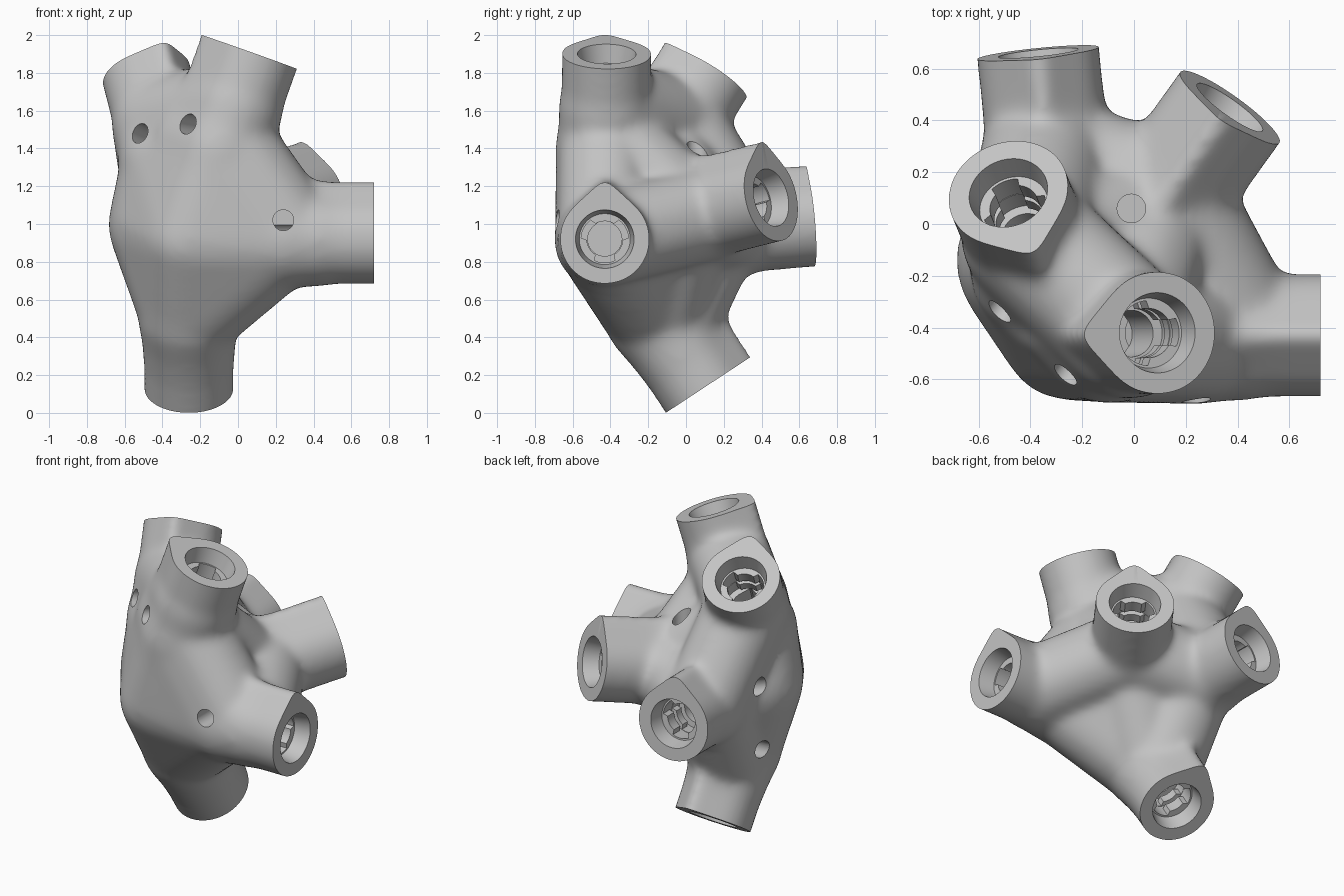
import bpy, bmesh, math
from mathutils import Vector, Matrix

cube = bpy.data.objects.get("Cube")
if cube:
    bpy.data.objects.remove(cube, do_unlink=True)

HUB = Vector((-0.26, -0.43, 0.92))      # where all arm axes meet
SEG = 64

# Centre of each socket's end face
ENDS = {name: Vector(p) for name, p in (
    ("left", (0.72, -0.43, 0.92)),
    ("top", (0.09, -0.42, 1.90)),
    ("upper_rear", (-0.485, 0.12, 1.79)),
    ("rear_left", (0.37, 0.45, 1.14)),
    ("rear_right", (-0.37, 0.66, 1.01)),
    ("bottom", (-0.26, 0.09, 0.13)),
)}

# Webs between neighbouring arms and how far out they reach
WEBS = [
    ("left", "top", 0.56), ("left", "rear_left", 0.67), ("left", "bottom", 0.43),
    ("top", "upper_rear", 0.74), ("top", "rear_left", 0.58),
    ("upper_rear", "rear_left", 0.58), ("upper_rear", "rear_right", 0.73),
    ("rear_left", "rear_right", 0.67), ("rear_left", "bottom", 0.52),
    ("rear_right", "bottom", 0.59),
]

# Screw holes: point on the surface, outward direction, depth
HOLES = [
    ((0.24, -0.66, 1.02), (0, -1, 0), 0.28),
    ((-0.27, -0.59, 1.53), (-0.55, -0.8, 0.1), 0.30),
    ((-0.52, -0.34, 1.48), (-0.55, -0.8, 0.25), 0.30),
    ((-0.62, 0.10, 1.11), (-1, 0.1, 0.4), 0.32),
    ((-0.52, -0.03, 0.62), (-0.83, 0.46, 0.3), 0.30),
    ((-0.01, 0.06, 1.35), (0, 0, 1), 0.40),
]


def along(name, distance):
    return HUB + (ENDS[name] - HUB).normalized() * distance


def round_section(r):
    return lambda t: r


def teardrop(r, half=0.74):
    """Circle with a pointed crest at angle zero."""
    return lambda t: r / math.cos(half - abs(t)) if abs(t) < half else r


def slotted(r_in, r_out):
    """Circle with three wide keyways."""
    return lambda t: r_out if math.cos(3 * t) < -0.1 else r_in


def frame(origin, axis):
    """Matrix with z along the axis and y as far uphill as possible."""
    w = Vector(axis).normalized()
    up = Vector((0, 0, 1)) if abs(w.z) < 0.999 else Vector((0, 1, 0))
    v = (up - w * up.dot(w)).normalized()
    m = Matrix((v.cross(w), v, w)).transposed().to_4x4()
    m.translation = Vector(origin)
    return m


def loft(bm, sections, m):
    """Closed solid through (distance, radius function) sections."""
    rings = []
    for d, radius in sections:
        ring = []
        for i in range(SEG):
            t = 2 * math.pi * (i + 0.5) / SEG - math.pi
            r = radius(t)
            ring.append(bm.verts.new(m @ Vector((-r * math.sin(t), r * math.cos(t), d))))
        rings.append(ring)
    for a, b in zip(rings, rings[1:]):
        for i in range(SEG):
            j = (i + 1) % SEG
            bm.faces.new((a[i], a[j], b[j], b[i]))
    bm.faces.new(list(reversed(rings[0])))
    bm.faces.new(rings[-1])


def add_hull(bm, balls):
    """Add the convex hull of some (centre, radius) balls."""
    tmp = bmesh.new()
    for centre, r in balls:
        bmesh.ops.create_icosphere(tmp, subdivisions=3, radius=r,
                                   matrix=Matrix.Translation(centre))
    geom = bmesh.ops.convex_hull(tmp, input=tmp.verts[:])["geom"]
    faces = {g for g in geom if isinstance(g, bmesh.types.BMFace)}
    bmesh.ops.delete(tmp, geom=[f for f in tmp.faces if f not in faces], context="FACES")
    bmesh.ops.delete(tmp, geom=[v for v in tmp.verts if not v.link_faces], context="VERTS")
    mesh = bpy.data.meshes.new("hull")
    tmp.to_mesh(mesh)
    tmp.free()
    bm.from_mesh(mesh)
    bpy.data.meshes.remove(mesh)


def to_object(bm, name):
    bmesh.ops.recalc_face_normals(bm, faces=bm.faces[:])
    mesh = bpy.data.meshes.new(name)
    bm.to_mesh(mesh)
    bm.free()
    ob = bpy.data.objects.new(name, mesh)
    bpy.context.scene.collection.objects.link(ob)
    return ob


# Core around the roots of the arms, then a web between each pair of neighbours
body = bmesh.new()
add_hull(body, [(HUB, 0.25), (Vector((-0.36, -0.14, 1.0)), 0.33)]
         + [(along(name, 0.47), 0.265) for name in ENDS])
for a, b, reach in WEBS:
    add_hull(body, [(HUB, 0.24), (along(a, reach), 0.255), (along(b, reach), 0.255)])

# Arms flare toward the core and run past their ends for trimming
for end in ENDS.values():
    length = (end - HUB).length
    loft(body, [(0.1, teardrop(0.24)), (0.5, teardrop(0.27)),
                (0.66, teardrop(0.248)), (0.8, teardrop(0.238)),
                (length + 0.12, teardrop(0.238))], frame(HUB, end - HUB))
connector = to_object(body, "hub_connector")

# Cutters: end trims with stepped, keyed sockets, then screw holes
cut = bmesh.new()
keyed, groove, bore = slotted(0.095, 0.125), round_section(0.127), teardrop(0.09, 0.7)
for end in ENDS.values():
    loft(cut, [(0.28, round_section(0.36)), (0, round_section(0.36)),
               (0, round_section(0.155)), (-0.10, round_section(0.135)),
               (-0.10, keyed), (-0.18, keyed), (-0.18, groove), (-0.21, groove),
               (-0.21, keyed), (-0.27, keyed), (-0.27, groove), (-0.30, groove),
               (-0.30, bore), (-0.54, bore)],
         frame(end, end - HUB))
sockets = to_object(cut, "socket_cutter")

cut = bmesh.new()
for point, out, depth in HOLES:
    loft(cut, [(-depth, round_section(0.055)), (0.16, round_section(0.055))],
         frame(point, out))
screws = to_object(cut, "screw_hole_cutter")

# Fuse and soften the body, then cut it
remesh = connector.modifiers.new("fuse", "REMESH")
remesh.mode = "VOXEL"
remesh.voxel_size = 0.02
soft = connector.modifiers.new("soften", "SMOOTH")
soft.factor = 0.5
soft.iterations = 30
for cutter in (sockets, screws):
    cutter.hide_render = True
    mod = connector.modifiers.new("cut", "BOOLEAN")
    mod.operation = "DIFFERENCE"
    mod.solver = "EXACT"
    mod.object = cutter

bpy.context.view_layer.update()
graph = bpy.context.evaluated_depsgraph_get()
result = bpy.data.meshes.new_from_object(connector.evaluated_get(graph))
connector.modifiers.clear()
connector.data = result
for cutter in (sockets, screws):
    bpy.data.objects.remove(cutter, do_unlink=True)

# Single plain colour
grey = bpy.data.materials.new("light_grey")
grey.use_nodes = True
colour = (0.55, 0.55, 0.55, 1)
grey.diffuse_color = colour
grey.node_tree.nodes["Principled BSDF"].inputs["Base Color"].default_value = colour
result.materials.clear()
result.materials.append(grey)

bpy.ops.object.select_all(action="DESELECT")
connector.select_set(True)
bpy.context.view_layer.objects.active = connector
bpy.ops.object.shade_smooth_by_angle(angle=math.radians(35))
